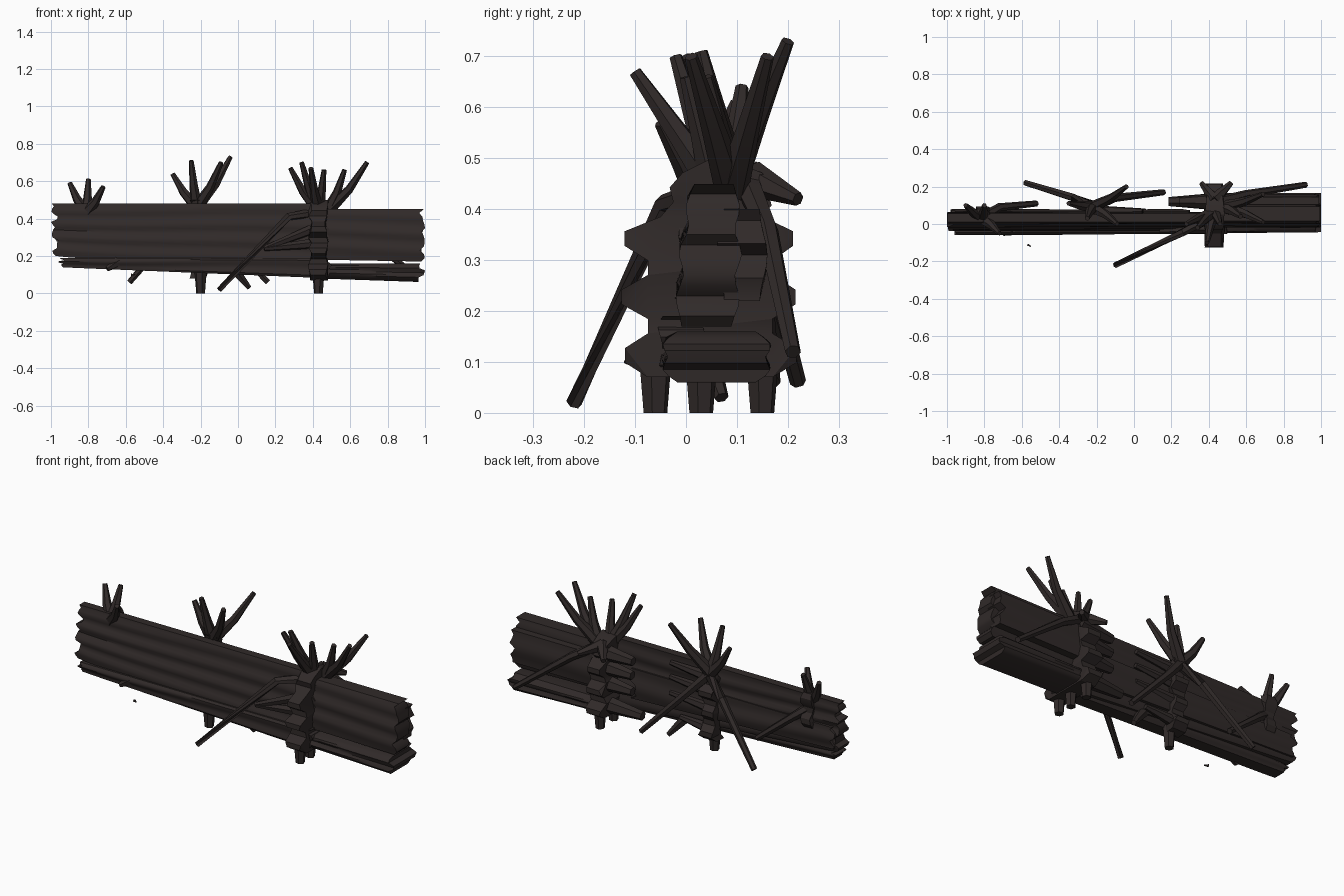
import bpy, bmesh, math, random
from mathutils import Vector

random.seed(4)
if "Cube" in bpy.data.objects:
    bpy.data.objects.remove(bpy.data.objects["Cube"])

bark = bpy.data.materials.new("dark bark")
bark.use_nodes = True
colour = (0.03, 0.023, 0.022, 1)
bark.diffuse_color = colour
bark.node_tree.nodes["Principled BSDF"].inputs["Base Color"].default_value = colour


def finish(name, bm, angle):
    bmesh.ops.recalc_face_normals(bm, faces=bm.faces)
    mesh = bpy.data.meshes.new(name)
    bm.to_mesh(mesh)
    bm.free()
    mesh.materials.append(bark)
    obj = bpy.data.objects.new(name, mesh)
    bpy.context.collection.objects.link(obj)
    bpy.ops.object.select_all(action='DESELECT')
    obj.select_set(True)
    bpy.context.view_layer.objects.active = obj
    bpy.ops.object.shade_smooth_by_angle(angle=math.radians(angle))


def loft(name, rings, angle):
    """Skin even-sided rings and close both ends with strips."""
    bm = bmesh.new()
    rows = [[bm.verts.new(point) for point in ring] for ring in rings]
    count = len(rows[0])
    for first, second in zip(rows, rows[1:]):
        for i in range(count):
            j = (i + 1) % count
            bm.faces.new((first[i], first[j], second[j], second[i]))
    for end in (rows[0], rows[-1]):
        for i in range(count // 2 - 1):
            bm.faces.new((end[i], end[i + 1], end[-i - 2], end[-i - 1]))
    finish(name, bm, angle)


def mix(start, stop, t):
    return start + (stop - start) * t


def log(name, left, right, top, bottom_left, bottom_right, front, back, ribs, flare=0, rows=9):
    """Weathered log: grooves run along it and both ends are splintered."""
    steps = 16
    phase = random.random() * math.tau
    bites = {end: [random.random() * 0.04 for row in range(rows)] for end in (0, steps)}
    for bite in bites.values():
        bite[rows // 3] = 0
    rings = []
    for step in range(steps + 1):
        along = step / steps
        x = mix(left, right, along)
        bottom = mix(bottom_left, bottom_right, along)
        front_side, back_side = [], []
        for row in range(rows):
            t = row / (rows - 1)
            inward = 1 if step == 0 else -1
            px = x + inward * bites[step][row] if step in bites else x
            near = front * mix(1, t, flare)
            middle = (near + back) / 2
            round_off = max(0, math.sin(math.pi * t)) ** 0.4
            for side, surface, sign in ((front_side, near, 1), (back_side, back, -1)):
                wave = math.sin(math.tau * ribs * t + phase + sign + math.sin(3 * x + sign))
                y = middle + (surface - middle) * mix(0.7, 1, round_off)
                y += sign * 0.007 * (wave + 1) * round_off
                side.append((px, y, mix(top, bottom, t)))
        rings.append(front_side + back_side[::-1])
    loft(name, rings, 35)


def stick(name, points, thick=0.03, thin=0.014, sides=6):
    """Tapered crooked stick through three points."""
    points = [Vector(point) for point in points]
    if len(points) == 2:
        points.insert(1, (points[0] + points[1]) / 2)
    first, last = points[0], points[-1]
    directions = (points[1] - first, last - first, last - points[1])
    rings = []
    for i, (point, direction) in enumerate(zip(points, directions)):
        side = direction.orthogonal().normalized()
        other = direction.normalized().cross(side)
        radius = mix(thick, thin, i / 2)
        angles = [math.tau * k / sides for k in range(sides)]
        rings.append([point + (side * math.cos(a) + other * math.sin(a)) * radius for a in angles])
    loft(name, rings, 50)


def upright(name, x, width, front, back, foot, spike, teeth):
    """Splintered plate: its front and back edges carry uneven blunt teeth."""
    edges = []
    for middle, limit in ((0.05, front), (0.08, back)):
        outward = math.copysign(spike, limit)
        edge = []
        for i in range(teeth * 4):
            t = i / (teeth * 4 - 1)
            z = mix(0.5, foot, t)
            y = mix(middle, limit, min(1, t * 3))
            if i % 4 == 1:
                bulge = outward * random.uniform(0.3, 1)
            if i % 4 in (1, 2):
                y += bulge
            edge.append((y, z))
        edges.append(edge)
    outline = edges[0] + edges[1][::-1]
    bm = bmesh.new()
    plate = bm.faces.new([bm.verts.new((x - width / 2, y, z)) for y, z in outline])
    bmesh.ops.extrude_face_region(bm, geom=[plate])
    bm.verts.ensure_lookup_table()
    for vert in bm.verts[len(outline):]:
        vert.co.x += width
    for vert in bm.verts:
        vert.co.x += random.uniform(-0.01, 0.01)
    bmesh.ops.triangulate(bm, faces=[face for face in bm.faces if len(face.verts) > 4])
    finish(name, bm, 25)


def fan(name, root, tips):
    """Branches that leave one root and bend upward to their tips."""
    for i, tip in enumerate(tips):
        root, tip = Vector(root), Vector(tip)
        knee = root.lerp(tip, 0.45)
        knee.x += (tip.x - root.x) * 0.1
        stick(f"{name}_{i + 1}", (root, knee, tip), 0.034, 0.013)


# Long fallen logs
log("main_log", -1, 0.49, 0.48, 0.2, 0.09, -0.05, 0.065, ribs=4, flare=1, rows=21)
log("lower_log", -0.96, 0.5, 0.19, 0.14, 0.08, -0.06, 0.04, ribs=1)
log("left_back_log", -0.98, 0.3, 0.34, 0.22, 0.17, 0, 0.08, ribs=1)
log("right_log", 0.44, 1, 0.45, 0.18, 0.17, -0.03, 0.11, ribs=3, flare=1, rows=15)
log("right_back_log", 0.4, 0.99, 0.4, 0.22, 0.22, 0.06, 0.16, ribs=1)
log("right_lower_log", 0.42, 1, 0.16, 0.08, 0.06, -0.05, 0.17, ribs=2)

# Splintered uprights that hold the logs
upright("right_upright", 0.43, 0.09, -0.075, 0.17, 0.07, spike=0.06, teeth=4)
upright("middle_upright", -0.21, 0.08, 0.03, 0.09, 0.08, spike=0.04, teeth=4)
upright("left_upright", -0.81, 0.06, 0.03, 0.07, 0.3, spike=0.02, teeth=2)

# Feet under the uprights
for name, x, y in (("front", 0.43, -0.06), ("right", 0.43, 0.03), ("back", 0.43, 0.15), ("middle", -0.2, 0.03)):
    stick(f"{name}_foot", ((x, y, 0.12), (x, y, 0)), 0.034, 0.024)

# Flat splinters lying along the logs beside the uprights
for i, z in enumerate((0.13, 0.25, 0.34, 0.42)):
    reach = random.uniform(0.18, 0.25)
    stick(f"back_splinter_{i + 1}", ((0.46, 0.12, z), (reach, 0.12, z - 0.01)), 0.05, 0.025)
    stick(f"middle_splinter_{i + 1}", ((-0.2, 0.07, z), (reach - 0.2, 0.07, z + 0.02)), 0.03)
for i, z in enumerate((0.36, 0.27)):
    stick(f"front_splinter_{i + 1}", ((0.44, -0.02, z), (0.14, -0.04, 0.24)))
for i, x in enumerate((0.36, 0.52)):
    stick(f"crown_splinter_{i + 1}", ((0.43, 0.13, 0.46), (x, 0.22, 0.42)), 0.036)
stick("hanging_splinter", ((-0.03, 0.03, 0.14), (0.06, 0.07, 0.03)))
stick("bark_flake", ((-0.64, -0.03, 0.17), (-0.7, -0.05, 0.13)))

# Fans of branches rising from the uprights
fan("right_branch", (0.43, 0.06, 0.44), [
    (0.28, 0, 0.67), (0.34, -0.02, 0.7), (0.39, -0.1, 0.67), (0.46, 0, 0.66)])
fan("leaning_branch", (0.48, 0.09, 0.44), [(0.57, 0.04, 0.66), (0.69, 0.16, 0.7), (0.69, 0.01, 0.7)])
fan("middle_branch", (-0.22, 0.09, 0.46), [
    (-0.35, 0.11, 0.64), (-0.25, 0.03, 0.71), (-0.09, 0, 0.7), (-0.04, 0.2, 0.73)])
fan("left_branch", (-0.81, 0.03, 0.43), [(-0.9, 0.1, 0.59), (-0.8, 0.1, 0.61), (-0.72, -0.05, 0.57)])

# Long props leaning down to the ground
props = {
    "front": ((0.46, 0.06, 0.44), (0.27, -0.04, 0.41), (-0.1, -0.22, 0.02)),
    "right_back": ((0.45, 0.12, 0.45), (0.6, 0.16, 0.36), (0.92, 0.21, 0.12)),
    "middle_back": ((-0.2, 0.09, 0.46), (-0.32, 0.14, 0.36), (-0.58, 0.22, 0.06)),
    "middle_short": ((-0.22, 0.09, 0.46), (-0.1, 0.14, 0.33), (0.16, 0.17, 0.06)),
    "left_back": ((-0.82, 0.03, 0.42), (-0.72, 0.09, 0.34), (-0.52, 0.11, 0.18))}
for name, points in props.items():
    stick(f"{name}_prop", points, 0.028, 0.016)

# Loose chip of wood
stick("loose_chip", ((-0.57, -0.11, 0.1), (-0.55, -0.12, 0.1)), 0.008, 0.003, sides=4)
